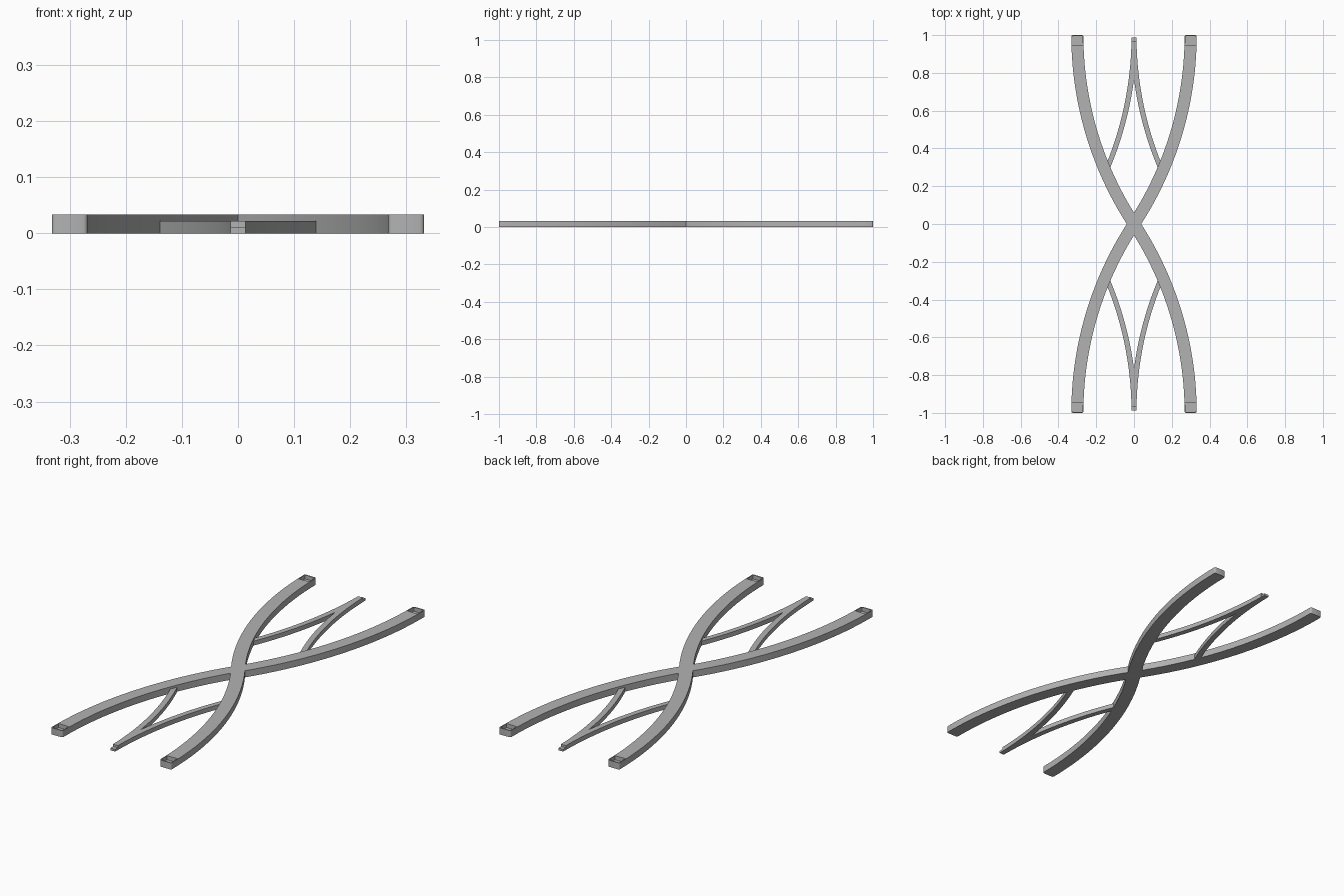
import bpy
import bmesh
from math import sqrt
from mathutils import Vector

if "Cube" in bpy.data.objects:
    bpy.data.objects.remove(bpy.data.objects["Cube"])

RADIUS = 1.817       # radius shared by all arcs
ARM_HALF = 0.032
ARM_HEIGHT = 0.033
FORK_HEIGHT = 0.022
POCKET_Y = 0.942

grey = bpy.data.materials.new("plain grey")
grey.use_nodes = True
grey.diffuse_color = (0.45, 0.45, 0.45, 1)
grey.node_tree.nodes["Principled BSDF"].inputs["Base Color"].default_value = (0.45, 0.45, 0.45, 1)


def sag(d):
    """Sideways drift of the arc at distance d from its end."""
    return RADIUS - sqrt(RADIUS ** 2 - d ** 2)


def add_strip(bm, rows):
    """Flat band of quads between paired edge points."""
    pairs = [[bm.verts.new((x, y, 0)) for x, y in row] for row in rows]
    for (a, b), (c, d) in zip(pairs, pairs[1:]):
        bm.faces.new((a, b, d, c))


def thicken(bm, height):
    bmesh.ops.remove_doubles(bm, verts=bm.verts, dist=0.0001)
    ret = bmesh.ops.extrude_face_region(bm, geom=bm.faces[:])
    top = [g for g in ret["geom"] if isinstance(g, bmesh.types.BMVert)]
    bmesh.ops.translate(bm, verts=top, vec=(0, 0, height))
    bmesh.ops.recalc_face_normals(bm, faces=bm.faces)


def finish(bm, name):
    mesh = bpy.data.meshes.new(name)
    bm.to_mesh(mesh)
    bm.free()
    obj = bpy.data.objects.new(name, mesh)
    bpy.context.collection.objects.link(obj)
    mesh.materials.append(grey)
    return obj


def activate(obj):
    bpy.ops.object.select_all(action="DESELECT")
    obj.select_set(True)
    bpy.context.view_layer.objects.active = obj


def make_arm(name, side):
    """S-curved arm with rounded ends and a square pocket in each."""
    steps = 40
    ys = [-1] + [POCKET_Y * (2 * i / steps - 1) for i in range(steps + 1)] + [1]
    rows = []
    for y in ys:
        d = 1 - abs(y)
        x = (0.3 - sag(d)) * (1 if y > 0 else -1)
        slope = d / sqrt(RADIUS ** 2 - d ** 2)
        normal = Vector((1, -slope)).normalized() * ARM_HALF
        rows.append([(side * (x + s * normal.x), y + s * normal.y) for s in (-1, 1)])
    bm = bmesh.new()
    add_strip(bm, rows)
    thicken(bm, ARM_HEIGHT)
    # rounded end corners
    corners = [e for e in bm.edges
               if all(abs(v.co.y) > 0.99 for v in e.verts)
               and abs(e.verts[0].co.z - e.verts[1].co.z) > 0.01]
    bmesh.ops.bevel(bm, geom=corners, offset=0.008, segments=3, profile=0.5, affect="EDGES")
    bm.normal_update()
    # end pockets
    caps = [f for f in bm.faces
            if f.normal.z > 0.9 and max(abs(v.co.y) for v in f.verts) > 0.99]
    bmesh.ops.inset_individual(bm, faces=caps, thickness=0.005)
    ret = bmesh.ops.extrude_discrete_faces(bm, faces=caps)
    floor = {v for f in ret["faces"] for v in f.verts}
    bmesh.ops.translate(bm, verts=list(floor), vec=(0, 0, -0.02))
    return finish(bm, name)


def make_fork(name, end):
    """Two slim branches that merge into a stem."""
    tip, stop, inner, outer = 0.965, 0.28, 0.015, 0.013
    merge = 1 - sqrt(2 * RADIUS * inner)
    ys = [tip + (merge - tip) * i / 8 for i in range(8)]
    ys += [merge + (stop - merge) * i / 16 for i in range(17)]
    bm = bmesh.new()
    for side in (-1, 1):
        rows = []
        for y in ys:
            x = sag(1 - y)
            near = 0 if y >= merge else max(0, x - inner)
            rows.append([(side * near, end * y), (side * (x + outer), end * y)])
        add_strip(bm, rows)
    thicken(bm, FORK_HEIGHT)
    return finish(bm, name)


def make_tab(name, end):
    """Half-height lap at the tip of a stem."""
    bm = bmesh.new()
    add_strip(bm, [[(-0.013, end * y), (0.013, end * y)] for y in (0.965, 0.987)])
    thicken(bm, FORK_HEIGHT / 2)
    return finish(bm, name)


# Crossing arms, fused into one body
cross = make_arm("crossed_arms", 1)
other = make_arm("second_arm", -1)
activate(cross)
fuse = cross.modifiers.new("fuse", "BOOLEAN")
fuse.operation = "UNION"
fuse.solver = "EXACT"
fuse.object = other
bpy.ops.object.modifier_apply(modifier=fuse.name)
bpy.data.objects.remove(other)

# Forks and tip laps
parts = [cross]
for label, end in (("front", -1), ("back", 1)):
    parts.append(make_fork(label + "_fork", end))
    parts.append(make_tab(label + "_fork_tab", end))

for part in parts:
    activate(part)
    bpy.ops.object.shade_smooth_by_angle(angle=0.6)
